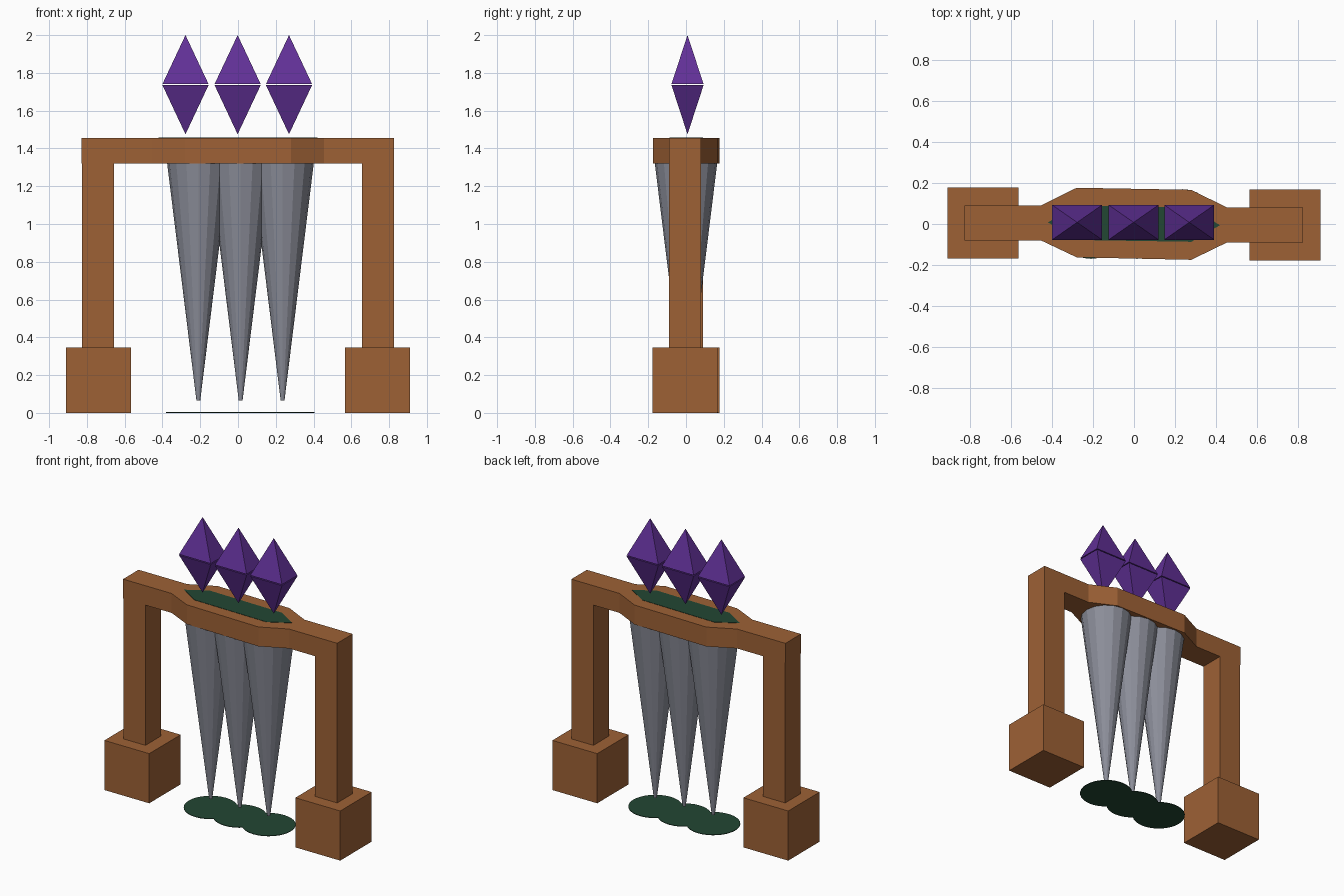
import bpy, bmesh, math
from mathutils import Matrix

if "Cube" in bpy.data.objects:
    bpy.data.objects.remove(bpy.data.objects["Cube"])


def material(name, r, g, b):
    m = bpy.data.materials.new(name)
    m.diffuse_color = (r, g, b, 1)
    m.use_nodes = True
    m.node_tree.nodes["Principled BSDF"].inputs["Base Color"].default_value = m.diffuse_color
    return m


WOOD = material("brown wood", 0.34, 0.12, 0.036)
STEEL = material("grey steel", 0.26, 0.27, 0.32)
GEM = material("purple crystal", 0.12, 0.03, 0.31)
GREEN = material("dark green", 0.016, 0.063, 0.033)


def finish(name, bm, mat):
    bmesh.ops.recalc_face_normals(bm, faces=bm.faces)
    me = bpy.data.meshes.new(name)
    bm.to_mesh(me)
    bm.free()
    me.materials.append(mat)
    ob = bpy.data.objects.new(name, me)
    bpy.context.collection.objects.link(ob)
    return ob


def box(name, x, y, size, z0, z1, mat):
    bm = bmesh.new()
    bmesh.ops.create_cube(bm, size=1)
    bmesh.ops.scale(bm, vec=(size, size, z1 - z0), verts=bm.verts)
    bmesh.ops.translate(bm, vec=(x, y, (z0 + z1) / 2), verts=bm.verts)
    return finish(name, bm, mat)


def cone(name, x, y, z0, z1, r0, r1, sides, mat, scale=(1, 1), turn=0):
    bm = bmesh.new()
    bmesh.ops.create_cone(bm, cap_ends=True, segments=sides, radius1=r0,
                          radius2=r1, depth=z1 - z0)
    bmesh.ops.rotate(bm, matrix=Matrix.Rotation(turn, 3, 'Z'), verts=bm.verts)
    bmesh.ops.scale(bm, vec=(*scale, 1), verts=bm.verts)
    bmesh.ops.translate(bm, vec=(x, y, (z0 + z1) / 2), verts=bm.verts)
    bmesh.ops.remove_doubles(bm, verts=bm.verts, dist=1e-5)
    return finish(name, bm, mat)


def prism(name, outline, z0, z1, mat):
    bm = bmesh.new()
    face = bm.faces.new([bm.verts.new((x, y, z0)) for x, y in outline])
    top = bmesh.ops.extrude_face_region(bm, geom=[face], use_keep_orig=True)["geom"]
    bmesh.ops.translate(bm, vec=(0, 0, z1 - z0),
                        verts=[v for v in top if isinstance(v, bmesh.types.BMVert)])
    return finish(name, bm, mat)


# Feet and posts on both sides
for side, x, y in (("left", -1, 0.005), ("right", 1, -0.005)):
    box(side + "_foot", x * 0.738, y, 0.345, 0, 0.345, WOOD)
    box(side + "_post", x * 0.741, y, 0.17, 0.345, 1.32, WOOD)

# Crossbeam that widens in the middle
beam = [(-0.828, -0.08), (-0.455, -0.08), (-0.28, -0.163), (0.28, -0.175),
        (0.455, -0.09), (0.826, -0.09), (0.826, 0.08), (0.455, 0.08),
        (0.28, 0.167), (-0.28, 0.177), (-0.455, 0.09), (-0.828, 0.09)]
prism("crossbeam", beam, 1.32, 1.455, WOOD)

# Green inlay in the top of the beam
inlay = [(-0.42, 0.008), (-0.28, -0.078), (0.28, -0.087),
         (0.42, -0.006), (0.28, 0.08), (-0.28, 0.09)]
prism("beam_inlay", inlay, 1.452, 1.457, GREEN)

# Hanging spikes with a green disc on the floor below each
for i, x in enumerate((-0.21, 0.014, 0.236), 1):
    cone(f"spike_{i}", x, 0, 0.065, 1.32, 0.01, 0.165, 16, STEEL)
    cone(f"floor_disc_{i}", x, 0, 0, 0.004, 0.17, 0.17, 32, GREEN)

# Floating crystals, each from two pyramids with a hairline gap
R = math.sqrt(2)
for i, x in enumerate((-0.278, -0.002, 0.27), 1):
    for part, z0, z1, r0, r1 in (("upper", 1.741, 2.0, R, 0), ("lower", 1.475, 1.735, 0, R)):
        cone(f"crystal_{i}_{part}", x, 0.008, z0, z1, r0, r1, 4, GEM,
             (0.122, 0.085), math.pi / 4)
